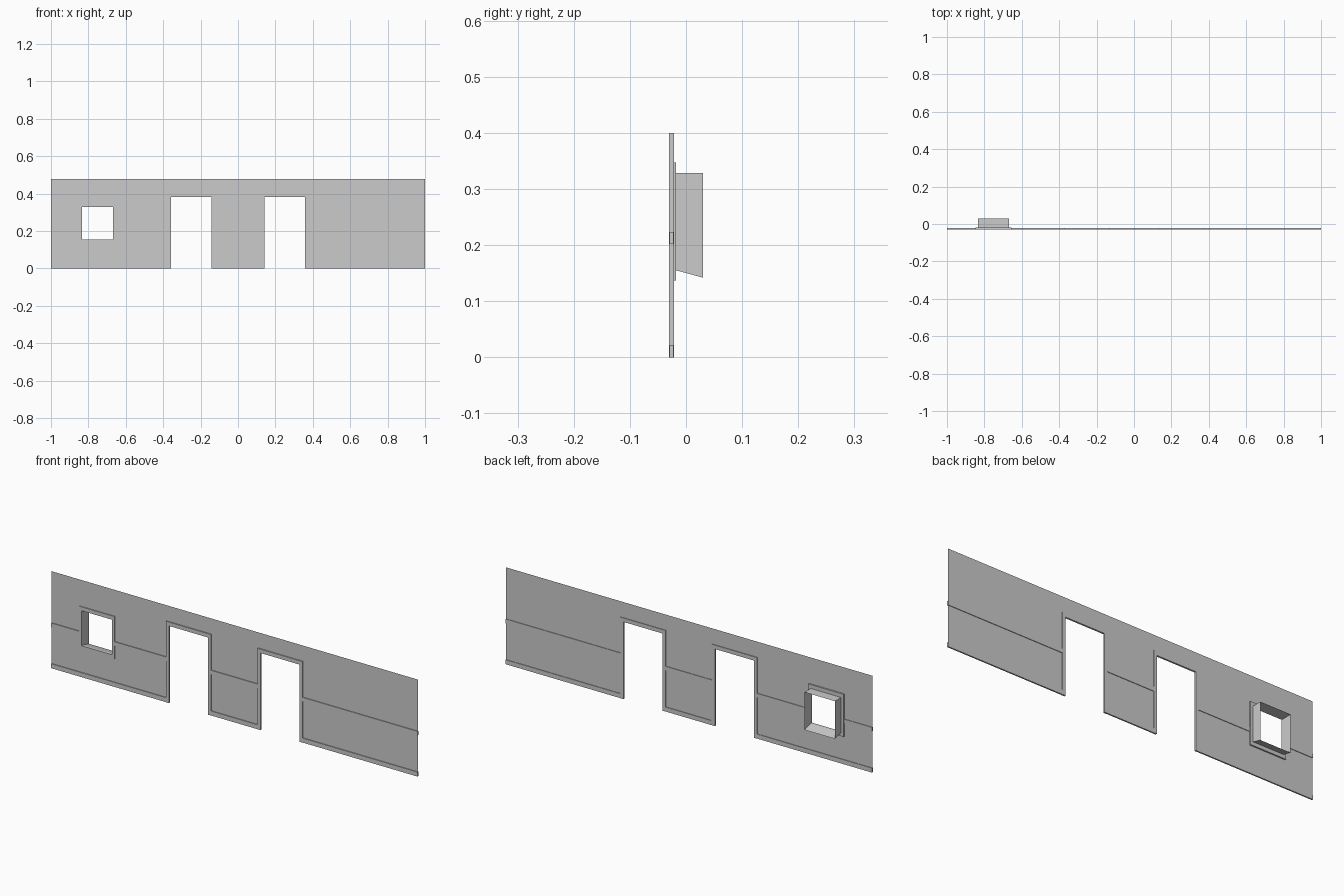
import bpy, bmesh

if "Cube" in bpy.data.objects:
    bpy.data.objects.remove(bpy.data.objects["Cube"])

WALL_Y = -0.025
DOORS = (-0.25, 0.25)
D_OUT, D_IN = 0.123, 0.107      # door half widths: casing outside / opening
D_TOP, D_HEAD = 0.40, 0.381     # casing top / opening top
W_X = -0.751
W_OUT, W_IN = 0.097, 0.083
W_Z = (0.155, 0.328)
W_ZO = (0.137, 0.347)


def make(name, verts, faces):
    me = bpy.data.meshes.new(name)
    me.from_pydata(verts, [], faces)
    bm = bmesh.new()
    bm.from_mesh(me)
    bmesh.ops.remove_doubles(bm, verts=bm.verts, dist=1e-5)
    bmesh.ops.recalc_face_normals(bm, faces=bm.faces)
    bm.to_mesh(me)
    bm.free()
    ob = bpy.data.objects.new(name, me)
    bpy.context.collection.objects.link(ob)
    return ob


def extrude_strip(name, outer, inner, y0, y1, closed):
    """Solid trim between an outer and an inner (x, z) path."""
    n = len(outer)
    verts = [(x, y, z) for y in (y0, y1) for path in (outer, inner) for x, z in path]
    faces = []
    for i in range(n if closed else n - 1):
        j = (i + 1) % n
        fo, fi, bo, bi = 0, n, 2 * n, 3 * n
        faces += [(fo + i, fo + j, fi + j, fi + i), (bo + i, bo + j, bi + j, bi + i),
                  (fo + i, fo + j, bo + j, bo + i), (fi + i, fi + j, bi + j, bi + i)]
    if not closed:
        faces += [(i, n + i, 3 * n + i, 2 * n + i) for i in (0, n - 1)]
    return make(name, verts, faces)


def rect(x0, x1, z0, z1):
    return [(x0, z0), (x1, z0), (x1, z1), (x0, z1)]


def bar(name, x0, x1, z0, z1, y0, y1):
    c = rect(x0, x1, z0, z1)
    verts = [(x, y, z) for y in (y0, y1) for x, z in c]
    faces = [(0, 1, 2, 3), (4, 5, 6, 7)]
    faces += [(i, (i + 1) % 4, (i + 1) % 4 + 4, i + 4) for i in range(4)]
    return make(name, verts, faces)


# Wall sheet, a grid of quads that leaves the openings out
holes = [(c - D_IN, c + D_IN, 0.0, D_HEAD) for c in DOORS]
holes.append((W_X - W_IN, W_X + W_IN, *W_Z))
xs = sorted({-1.0, 1.0} | {v for h in holes for v in h[:2]})
zs = sorted({0.0, 0.477} | {v for h in holes for v in h[2:]})
verts, faces = [], []
for xa, xb in zip(xs, xs[1:]):
    for za, zb in zip(zs, zs[1:]):
        cx, cz = (xa + xb) / 2, (za + zb) / 2
        if any(h[0] < cx < h[1] and h[2] < cz < h[3] for h in holes):
            continue
        k = len(verts)
        verts += [(x, WALL_Y, z) for x, z in rect(xa, xb, za, zb)]
        faces.append((k, k + 1, k + 2, k + 3))
make("wall", verts, faces)

# Door casings
for i, c in enumerate(DOORS):
    paths = [[(c - w, 0), (c - w, t), (c + w, t), (c + w, 0)]
             for w, t in ((D_OUT, D_TOP), (D_IN, D_HEAD))]
    extrude_strip(f"door_casing_{i + 1}", *paths, -0.03, -0.0215, False)

# Window casing
extrude_strip("window_casing", rect(W_X - W_OUT, W_X + W_OUT, *W_ZO),
              rect(W_X - W_IN, W_X + W_IN, *W_Z), -0.029, -0.018, True)

# Window reveal with a sloping sill
front = rect(W_X - W_IN, W_X + W_IN, *W_Z)
back = rect(W_X - W_IN, W_X + W_IN, 0.142, W_Z[1])
make("window_reveal",
     [(x, -0.018, z) for x, z in front] + [(x, 0.03, z) for x, z in back],
     [(i, (i + 1) % 4, (i + 1) % 4 + 4, i + 4) for i in range(4)])

# Skirting boards and chair rails between the openings
d = [c + s * D_OUT for c in DOORS for s in (-1, 1)]
skirts = [(-1, d[0]), (d[1], d[2]), (d[3], 1)]
rails = [(-1, W_X - W_OUT), (W_X + W_OUT, d[0])] + skirts[1:]
for i, (a, b) in enumerate(skirts):
    bar(f"skirting_{i + 1}", a, b, 0, 0.022, -0.029, -0.022)
for i, (a, b) in enumerate(rails):
    bar(f"chair_rail_{i + 1}", a, b, 0.202, 0.223, -0.029, -0.022)
